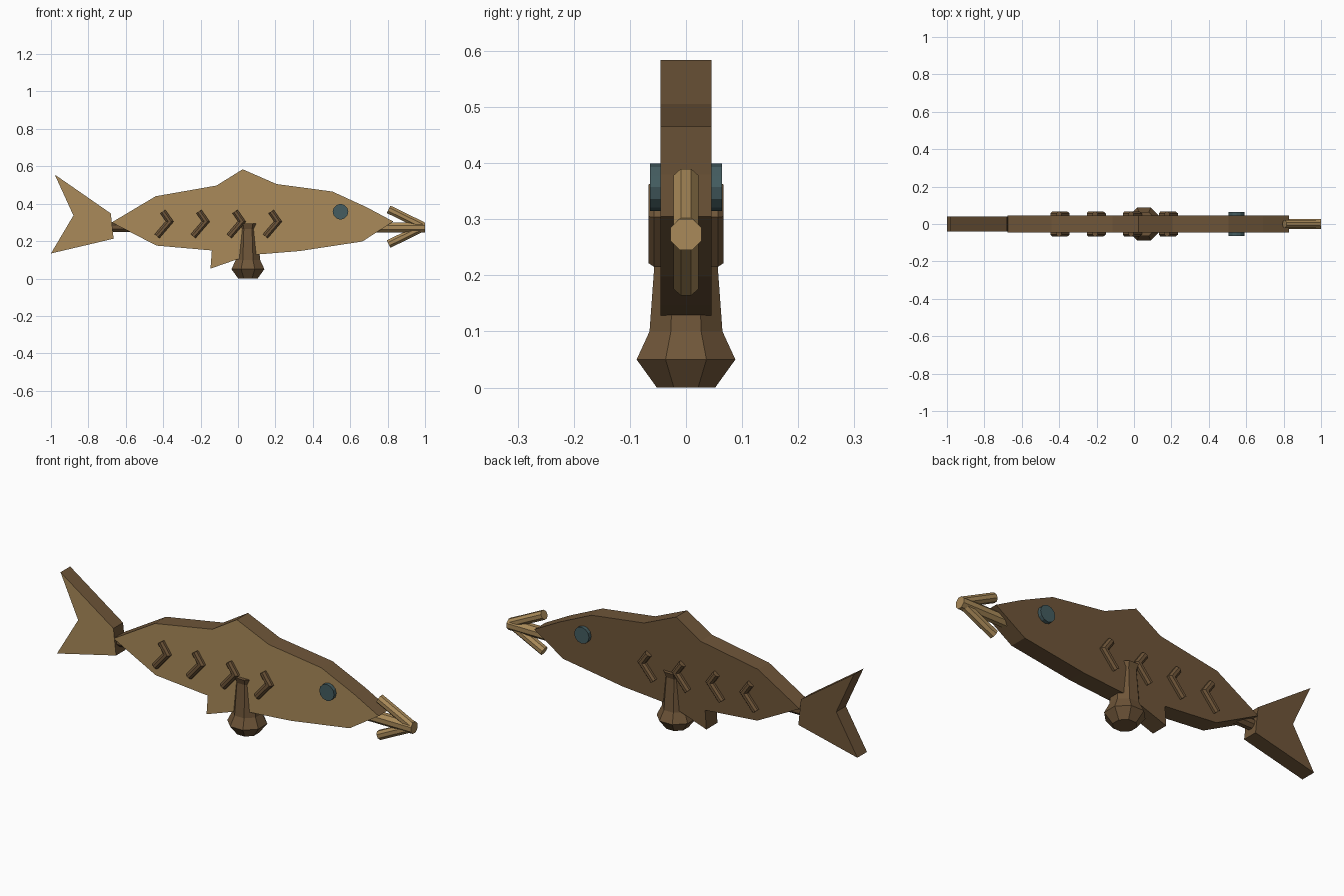
import bpy, bmesh, math
from mathutils import Vector

cube = bpy.data.objects.get("Cube")
if cube:
    bpy.data.objects.remove(cube, do_unlink=True)


def material(name, rgb):
    m = bpy.data.materials.new(name)
    m.use_nodes = True
    m.diffuse_color = (*rgb, 1)
    m.node_tree.nodes["Principled BSDF"].inputs["Base Color"].default_value = (*rgb, 1)
    return m


LIGHT = material("light wood", (0.40, 0.255, 0.10))
DARK = material("dark wood", (0.16, 0.093, 0.041))
EYE = material("slate blue", (0.058, 0.108, 0.117))


def finish(name, bm, *mats):
    bmesh.ops.recalc_face_normals(bm, faces=bm.faces)
    mesh = bpy.data.meshes.new(name)
    bm.to_mesh(mesh)
    bm.free()
    for m in mats:
        mesh.materials.append(m)
    ob = bpy.data.objects.new(name, mesh)
    bpy.context.collection.objects.link(ob)
    return ob


def board(name, outline, half):
    """Flat cut-out: pale front face, dark edges and back."""
    bm = bmesh.new()
    front = bm.faces.new([bm.verts.new((x, -half, z)) for x, z in outline])
    ext = bmesh.ops.extrude_face_region(bm, geom=[front], use_keep_orig=True)
    verts = [g for g in ext["geom"] if isinstance(g, bmesh.types.BMVert)]
    bmesh.ops.translate(bm, verts=verts, vec=(0, 2 * half, 0))
    bmesh.ops.recalc_face_normals(bm, faces=bm.faces)
    for f in bm.faces:
        f.material_index = 0 if f.normal.y < -0.9 else 1
    return finish(name, bm, LIGHT, DARK)


def tube(name, points, radius, mat, sides=8):
    """Faceted rod with mitred bends, along a path in one x-z plane."""
    pts = [Vector(p) for p in points]
    bm = bmesh.new()
    rings = []
    across = Vector((0, 1, 0))
    for i, p in enumerate(pts):
        dirs = [(b - a).normalized() for a, b in zip(pts[max(i - 1, 0):], pts[max(i - 1, 0) + 1:i + 2])]
        along = sum(dirs, Vector()).normalized()
        stretch = radius / along.dot(dirs[0])
        side = along.cross(across)
        ring = []
        for k in range(sides):
            a = math.tau * (k + 0.5) / sides
            ring.append(bm.verts.new(p + across * radius * math.cos(a) + side * stretch * math.sin(a)))
        rings.append(ring)
    for r, s in zip(rings, rings[1:]):
        for k in range(sides):
            n = (k + 1) % sides
            bm.faces.new((r[k], r[n], s[n], s[k]))
    bm.faces.new(rings[0])
    bm.faces.new(rings[-1])
    return finish(name, bm, mat)


# Fish body and tail boards
board("fish_body", [(-0.675, 0.30), (-0.44, 0.44), (-0.115, 0.497), (0.025, 0.584),
                    (0.206, 0.505), (0.505, 0.465), (0.69, 0.38), (0.83, 0.305),
                    (0.665, 0.198), (0.33, 0.147), (0.06, 0.125), (-0.147, 0.053),
                    (-0.14, 0.15), (-0.436, 0.176)], 0.045)
board("tail_fin", [(-0.98, 0.556), (-0.68, 0.348), (-0.665, 0.213),
                   (-1.0, 0.134), (-0.88, 0.337)], 0.039)
tube("tail_peg", [(-0.72, 0, 0.275), (-0.55, 0, 0.275)], 0.028, DARK)

# Arrow at the nose
tube("arrow_shaft", [(0.72, 0, 0.273), (1.0, 0, 0.273)], 0.03, LIGHT)
for name, s in (("upper", 1), ("lower", -1)):
    tube(name + "_barb", [(0.985, 0, 0.277 + 0.005 * s), (0.805, 0, 0.277 + 0.093 * s)], 0.024, LIGHT)

# Raised chevrons and eyes on both sides
for side, s in (("front", -1), ("back", 1)):
    for i in range(4):
        x = -0.365 + 0.193 * i
        y = 0.05 * s
        tube(f"{side}_chevron_{i + 1}", [(x - 0.037, y, 0.358), (x, y, 0.305), (x - 0.068, y, 0.226)],
             0.018, DARK)
    bm = bmesh.new()
    bmesh.ops.create_cone(bm, cap_ends=True, segments=12, radius1=0.042, radius2=0.042, depth=0.024)
    eye = finish(side + "_eye", bm, EYE)
    eye.location = (0.548, 0.052 * s, 0.357)
    eye.rotation_euler.x = math.pi / 2

# Eight-sided turned stand
bm = bmesh.new()
rings = []
for r, z in [(0.052, 0), (0.088, 0.05), (0.065, 0.1), (0.053, 0.265), (0.063, 0.294)]:
    corner = r / math.cos(math.pi / 8)
    rings.append([bm.verts.new((0.053 + corner * math.cos(a), corner * math.sin(a), z))
                  for a in (math.tau * (k + 0.5) / 8 for k in range(8))])
for lo, hi in zip(rings, rings[1:]):
    for k in range(8):
        n = (k + 1) % 8
        bm.faces.new((lo[k], lo[n], hi[n], hi[k]))
bm.faces.new(rings[0])
bm.faces.new(rings[-1])
finish("stand", bm, DARK)
